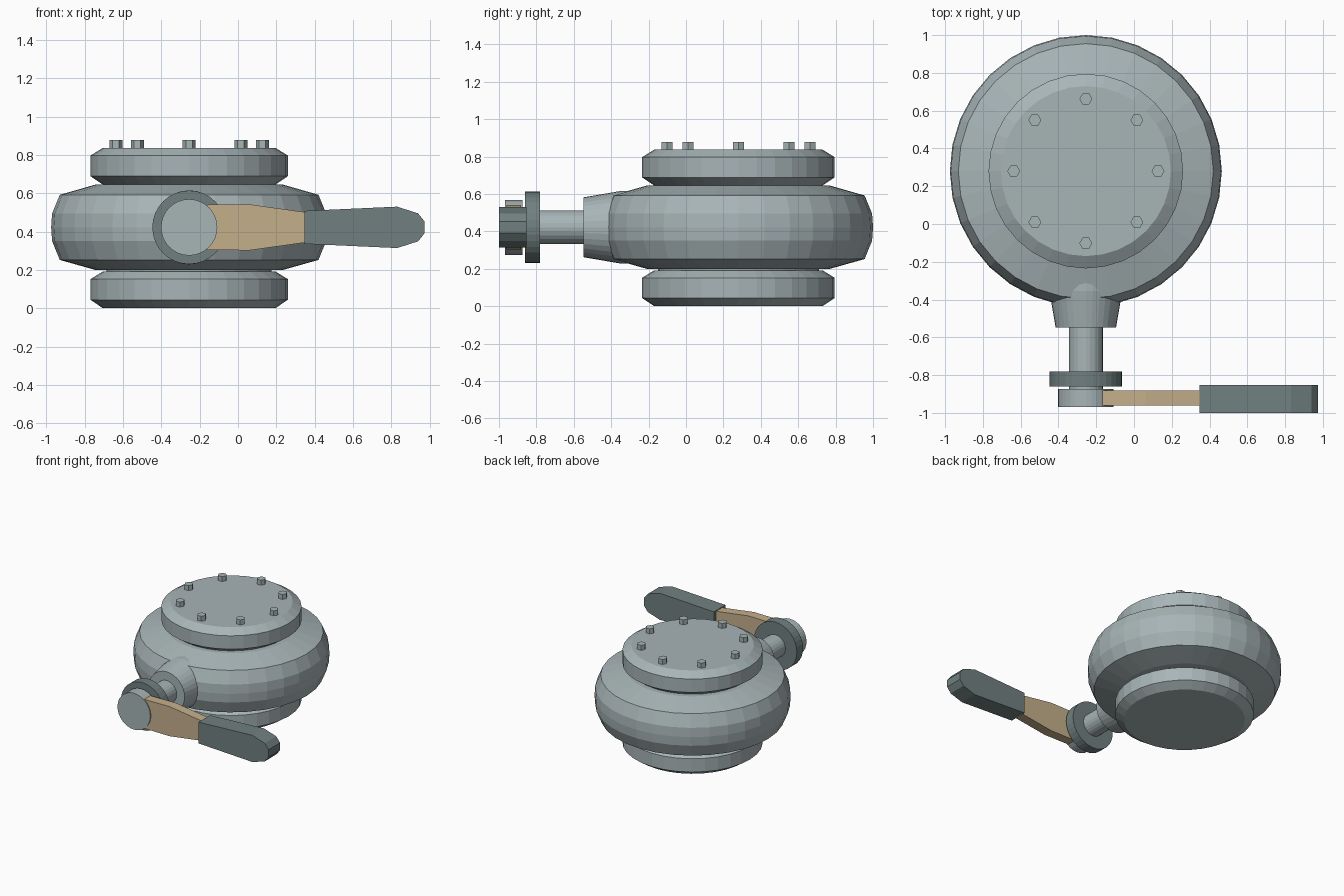
import bpy, math
from mathutils import Matrix, Vector

if "Cube" in bpy.data.objects:
    bpy.data.objects.remove(bpy.data.objects["Cube"])

CX, CY, CZ = -0.255, 0.28, 0.422   # drum axis and height of the crank axis


def material(name, rgb):
    m = bpy.data.materials.new(name)
    m.diffuse_color = (*rgb, 1)
    m.use_nodes = True
    m.node_tree.nodes["Principled BSDF"].inputs["Base Color"].default_value = m.diffuse_color
    return m


STEEL = material("light steel", (0.39, 0.46, 0.47))
DARK = material("dark grey", (0.165, 0.215, 0.215))
TAN = material("tan", (0.56, 0.43, 0.26))


def make(name, verts, faces, mat):
    me = bpy.data.meshes.new(name)
    me.from_pydata(verts, [], faces)
    me.materials.append(mat)
    ob = bpy.data.objects.new(name, me)
    bpy.context.collection.objects.link(ob)
    return ob


def lathe(name, profile, origin, mat, sides=32, along_y=False):
    """Closed solid turned from (height, radius) pairs, around z or around y."""
    rot = Matrix.Rotation(math.pi / 2, 3, 'X') if along_y else Matrix.Identity(3)
    verts = []
    for h, r in profile:
        for i in range(sides):
            a = math.tau * i / sides
            p = Vector((r * math.cos(a), r * math.sin(a), h))
            verts.append(rot @ p + Vector(origin))
    faces = [list(range(sides))[::-1],
             [(len(profile) - 1) * sides + i for i in range(sides)]]
    for k in range(len(profile) - 1):
        for i in range(sides):
            j = (i + 1) % sides
            a, b = k * sides, (k + 1) * sides
            faces.append([a + i, a + j, b + j, b + i])
    return make(name, verts, faces, mat)


def plate(name, half_outline, y0, y1, mat):
    """Slab from (x, half height) pairs, mirrored about the crank axis."""
    pts = [(x, CZ - h) for x, h in half_outline]
    pts += [(x, CZ + h) for x, h in reversed(half_outline)]
    n = len(pts)
    verts = [(x, y, z) for y in (y0, y1) for x, z in pts]
    faces = [list(range(n)), [n + i for i in range(n)][::-1]]
    faces += [[(i + 1) % n, i, n + i, n + (i + 1) % n] for i in range(n)]
    return make(name, verts, faces, mat)


# Rounded drum
lathe("drum", [(0.2, 0.49), (0.252, 0.675), (0.35, 0.715), (0.422, 0.72),
               (0.495, 0.715), (0.592, 0.675), (0.645, 0.49)], (CX, CY, 0), STEEL)

# Two identical bolted end caps
for label, z in (("bottom", 0.0), ("top", 0.645)):
    lathe(label + "_cap", [(0, 0.45), (0.044, 0.515), (0.152, 0.515), (0.192, 0.45)],
          (CX, CY, z), STEEL)
    for i in range(8):
        a = math.tau * i / 8
        lathe(f"{label}_bolt_{i + 1}", [(0.17, 0.034), (0.232, 0.034)],
              (CX + 0.382 * math.cos(a), CY + 0.382 * math.sin(a), z), STEEL, 6)

# Core joining the caps to the drum
lathe("core", [(0.15, 0.43), (0.69, 0.43)], (CX, CY, 0), STEEL)

# Crank axle parts, turned around y (heights measured towards the front)
axis = (CX, 0, CZ)
lathe("axle_socket", [(0.2, 0.195), (0.355, 0.193), (0.548, 0.16)], axis, STEEL, 32, True)
lathe("axle", [(0.5, 0.09), (0.9, 0.09)], axis, STEEL, 24, True)
lathe("flange", [(0.78, 0.192), (0.86, 0.192)], axis, DARK, 32, True)
lathe("crank_hub", [(0.873, 0.147), (0.968, 0.147)], axis, STEEL, 32, True)

# Crank arm and grip
plate("crank_arm", [(-0.255, 0.117), (0.06, 0.12), (0.36, 0.078)], -0.96, -0.881, TAN)
plate("crank_grip", [(0.347, 0.086), (0.83, 0.108), (0.94, 0.073), (0.974, 0.03)],
      -1.0, -0.852, DARK)
